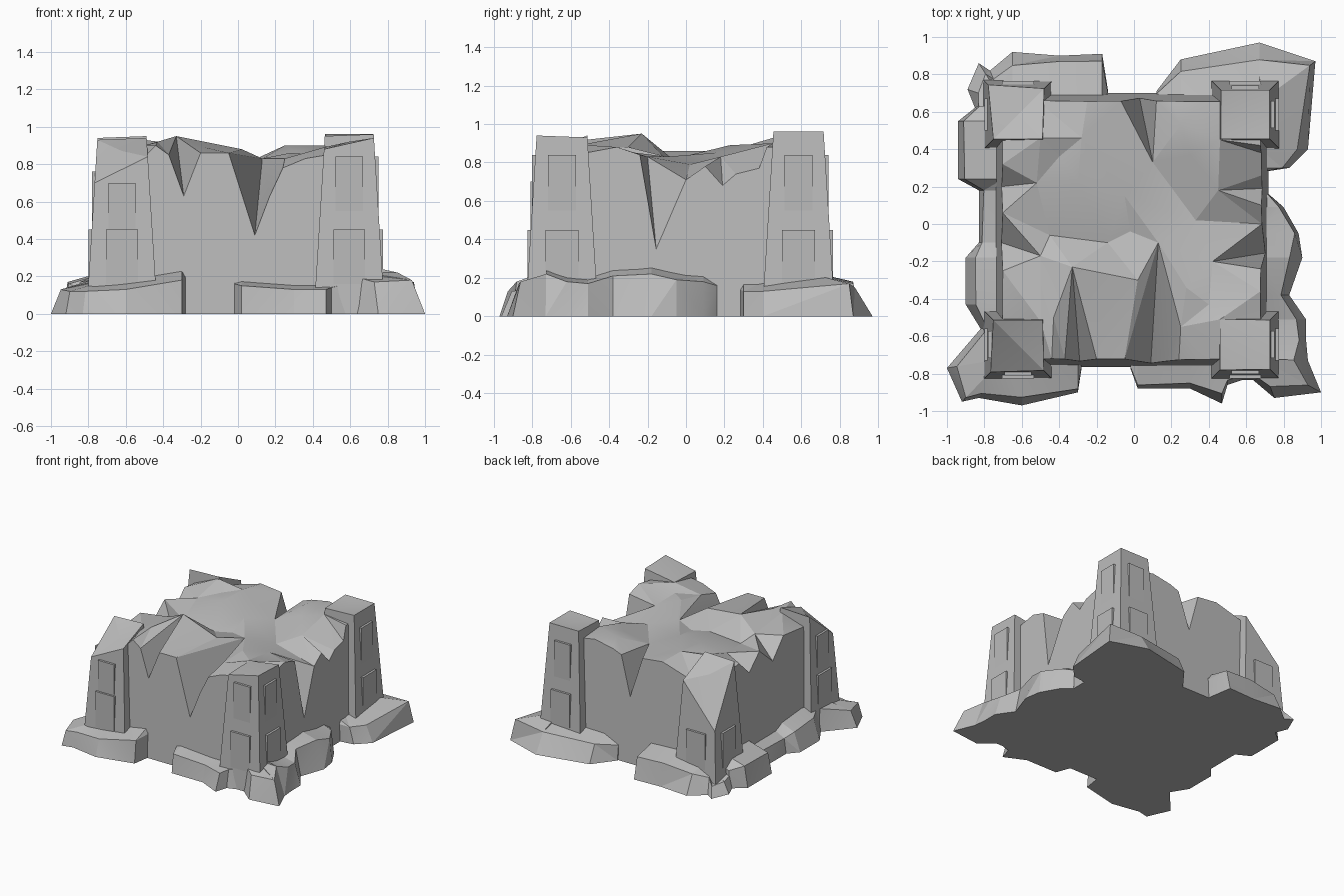
import bpy, bmesh, math, random
from mathutils import Vector
from mathutils.geometry import delaunay_2d_cdt

cube = bpy.data.objects.get("Cube")
if cube:
    bpy.data.objects.remove(cube, do_unlink=True)

random.seed(4)
stone = bpy.data.materials.new("grey stone")
stone.use_nodes = True
grey = (0.5, 0.5, 0.5, 1)
stone.diffuse_color = grey
stone.node_tree.nodes["Principled BSDF"].inputs["Base Color"].default_value = grey

# Wall planes at the top of the building, and how far the foot flares out
WEST, EAST, SOUTH, NORTH = -0.7, 0.675, -0.72, 0.655
FLARE = 0.045


def finish(name, bm):
    """Turn a bmesh into a closed, sharp-edged stone object."""
    bmesh.ops.remove_doubles(bm, verts=bm.verts, dist=0.0005)
    bmesh.ops.dissolve_degenerate(bm, edges=bm.edges, dist=0.0005)
    bmesh.ops.recalc_face_normals(bm, faces=bm.faces)
    mesh = bpy.data.meshes.new(name)
    bm.to_mesh(mesh)
    bm.free()
    mesh.materials.append(stone)
    obj = bpy.data.objects.new(name, mesh)
    bpy.context.collection.objects.link(obj)
    bpy.ops.object.select_all(action="DESELECT")
    obj.select_set(True)
    bpy.context.view_layer.objects.active = obj
    bpy.ops.object.shade_smooth_by_angle(angle=math.radians(14))


def wall_point(side, along, z):
    """Point on one of the leaning walls."""
    out = FLARE * (1 - z / 0.9)
    return Vector({
        "south": (along, SOUTH - out, z),
        "north": (along, NORTH + out, z),
        "east": (EAST + out, along, z),
        "west": (WEST - out, along, z),
    }[side])


def corner(x, y, z):
    out = FLARE * (1 - z / 0.9)
    return Vector((x + math.copysign(out, x), y + math.copysign(out, y), z))


# Roof points at which the valleys behind the broken walls begin
heads = {"crest": (-.33, -.23, .95), "gorge": (.13, -.1, .83), "east gully": (.42, -.2, .83),
         "east dip": (.45, .18, .83), "hub": (.1, .33, .81), "west dip": (-.52, .22, .86),
         "west gully": (-.5, -.17, .86)}

# Broken wall tops: position, height and valley head of each notch, counter-clockwise
wall_tops = {
    "south": [(-.52, .82), (-.44, .9), (-.37, .85), (-.29, .63, "crest"), (-.2, .86), (-.05, .86),
              (.09, .42, "gorge"), (.17, .63), (.24, .78), (.36, .83), (.48, .85)],
    "east": [(-.52, .85), (-.36, .88), (-.24, .84), (-.155, .35, "east gully"), (0, .71),
             (.1, .78), (.19, .68, "east dip"), (.26, .74), (.38, .77), (.42, .88), (.48, .88)],
    "north": [(.48, .88), (.36, .9), (.2, .87), (.12, .84), (.03, .53, "hub"), (-.07, .86),
              (-.25, .88), (-.52, .8)],
    "west": [(.48, .84), (.32, .86), (.2, .74, "west dip"), (.06, .86), (-.1, .72, "west gully"),
             (-.25, .87), (-.52, .84)],
}
wall_starts = {"south": (WEST, SOUTH, .5), "east": (EAST, SOUTH, .82),
               "north": (EAST, NORTH, .86), "west": (WEST, NORTH, .3)}

# Collapsed roof: ridges and hollows inside the walls
roof_points = [(-.5, -.52, .9), (.46, -.51, .89), (.4, -.43, .85), (.46, .45, .9),
               (-.5, .46, .93), (-.4, .36, .88), (-.3, .23, .89), (-.28, .46, .9),
               (-.02, -.04, .81), (.02, -.3, .88), (-.14, -.1, .81), (-.45, -.06, .81),
               (.3, .37, .87), (.25, .53, .9), (.33, .02, .79), (.28, -.34, .86),
               (-.18, -.5, .89), (.25, -.55, .83), (-.43, -.5, .92), (-.05, .15, .85)]


def build_keep():
    ring, notches = [], []
    for side, tops in wall_tops.items():
        ring.append(corner(*wall_starts[side]))
        for along, z, *head in tops:
            if head:
                notches.append((len(ring), head[0]))
            ring.append(wall_point(side, along, z))
    count = len(ring)
    points = ring + [Vector(p) for p in (*heads.values(), *roof_points)]
    rim = [(i, (i + 1) % count) for i in range(count)]
    # Each notch and its two shoulders run straight up to the valley head
    creases = [(i + step, count + list(heads).index(head))
               for i, head in notches for step in (-1, 0, 1)]
    _, _, tris, origin, _, _ = delaunay_2d_cdt(
        [p.xy for p in points], rim + creases, [], 1, 0.00001)

    bm = bmesh.new()
    top = [bm.verts.new(p) for p in points]
    for tri in tris:
        bm.faces.new([top[origin[i][0]] for i in tri])
    foot = []
    for p in ring:
        spread = FLARE * p.z / 0.9
        x, y = p.x, p.y
        if x > EAST - .001 or x < WEST + .001:
            x += math.copysign(spread, x)
        if y > NORTH - .001 or y < SOUTH + .001:
            y += math.copysign(spread, y)
        foot.append(bm.verts.new((x, y, 0)))
    for a, b in rim:
        bm.faces.new((top[a], foot[a], foot[b], top[b]))
    bm.faces.new(foot)
    finish("ruined_keep", bm)


build_keep()


# Corner towers: tapered shafts with broken tops
def half_width(z):
    return 0.19 - 0.062 * z


SIGNS = [(-1, -1), (1, -1), (1, 1), (-1, 1)]


def build_tower(name, cx, cy, heights, middle):
    bm = bmesh.new()
    foot, top = [], []
    for (sx, sy), z in zip(SIGNS, heights):
        low, high = half_width(0), half_width(z)
        foot.append(bm.verts.new((cx + sx * low, cy + sy * low, 0)))
        top.append(bm.verts.new((cx + sx * high, cy + sy * high, z)))
    peak = bm.verts.new((cx, cy, middle))
    for i in range(4):
        j = (i + 1) % 4
        bm.faces.new((foot[i], foot[j], top[j], top[i]))
        bm.faces.new((top[i], top[j], peak))
    bm.faces.new(foot)
    finish(name, bm)


def build_panel(name, cx, cy, direction, z_top, width):
    """Upright slab that stands out of the leaning tower face at its head."""
    out = Vector((*direction, 0))
    side = Vector((-out.y, out.x, 0))
    front = half_width(z_top) + 0.018
    bm = bmesh.new()
    bmesh.ops.create_cube(bm, size=1)
    for v in bm.verts:
        local = v.co.copy()
        reach = front if local.x > 0 else 0.1
        z = z_top if local.z > 0 else z_top - 0.29
        v.co = Vector((cx, cy, z)) + out * reach + side * local.y * width
    finish(name, bm)


# name, centre, corner heights, middle height, panel heads on the side face and the end face
towers = [
    ("front_right", -.62, -.645, (.7, .84, .94, .93), .87, (.45, .76), (.45, .7)),
    ("front_left", .595, -.645, (.88, .94, .93, .89), .92, (.45, .84), (.45, .84)),
    ("back_left", .595, .585, (.95, .96, .96, .96), .94, (.45, .84), (.45, .84)),
    ("back_right", -.62, .585, (.94, .95, .82, .49), .85, (.45,), (.45,)),
]
for label, cx, cy, heights, middle, side_heads, end_heads in towers:
    build_tower(label + "_tower", cx, cy, heights, middle)
    faces = [("side", (math.copysign(1, cx), 0), side_heads),
             ("end", (0, math.copysign(1, cy)), end_heads)]
    for face, direction, panel_heads in faces:
        for level, width, head in zip(("lower", "upper"), (0.17, 0.145), panel_heads):
            build_panel(f"{label}_{face}_{level}_panel", cx, cy, direction, head, width)


# Rubble heaped against the foot of the walls, rising from its rim by the given amount
def build_rubble(name, rise, path):
    bm = bmesh.new()
    rows = []
    for x, y, z in path:
        outer = Vector((x, y, 0))
        inner = Vector((min(max(x, WEST), EAST), min(max(y, SOUTH), NORTH), 0))
        rim = outer.lerp(inner, random.uniform(0.08, 0.32))
        rim.z = z
        back = inner.copy()
        back.z = z + rise
        rows.append([bm.verts.new(p) for p in (outer, rim, back, inner)])
    for a, b in zip(rows, rows[1:]):
        for i in range(4):
            j = (i + 1) % 4
            bm.faces.new((a[i], b[i], b[j], a[j]))
    bm.faces.new(rows[0])
    bm.faces.new(rows[-1])
    bmesh.ops.triangulate(bm, faces=bm.faces)
    finish(name, bm)


build_rubble("front_right_rubble", .06, [
    (-.28, -.77, .19), (-.3, -.9, .18), (-.6, -.97, .13), (-.83, -.93, .12), (-.92, -.95, .12),
    (-1, -.77, .13), (-.82, -.56, .18), (-.9, -.43, .17), (-.9, -.18, .15), (-.83, -.1, .12),
    (-.83, .18, .12), (-.94, .24, .16), (-.94, .55, .17), (-.84, .63, .14)])
build_rubble("back_right_rubble", .05, [
    (-.85, .62, .1), (-.89, .72, .08), (-.83, .86, .07), (-.77, .82, .12), (-.65, .92, .15),
    (-.4, .9, .18), (-.17, .91, .17), (-.14, .72, .16)])
build_rubble("back_left_rubble", .05, [
    (.12, .71, .12), (.25, .88, .14), (.67, .97, .15), (.97, .87, .17), (.93, .4, .13),
    (.83, .3, .13), (.7, .28, .14)])
build_rubble("side_rubble", .04, [
    (.72, .16, .16), (.8, .09, .18), (.88, -.05, .19), (.9, -.18, .22), (.83, -.38, .21),
    (.92, -.51, .17), (.92, -.62, .18), (.93, -.73, .22), (1, -.9, .18), (.75, -.93, .17),
    (.62, -.82, .2)])
build_rubble("front_rubble", .03, [
    (.62, -.82, .17), (.5, -.86, .14), (.47, -.96, .13), (.3, -.88, .13), (.02, -.88, .15),
    (-.02, -.77, .16)])
